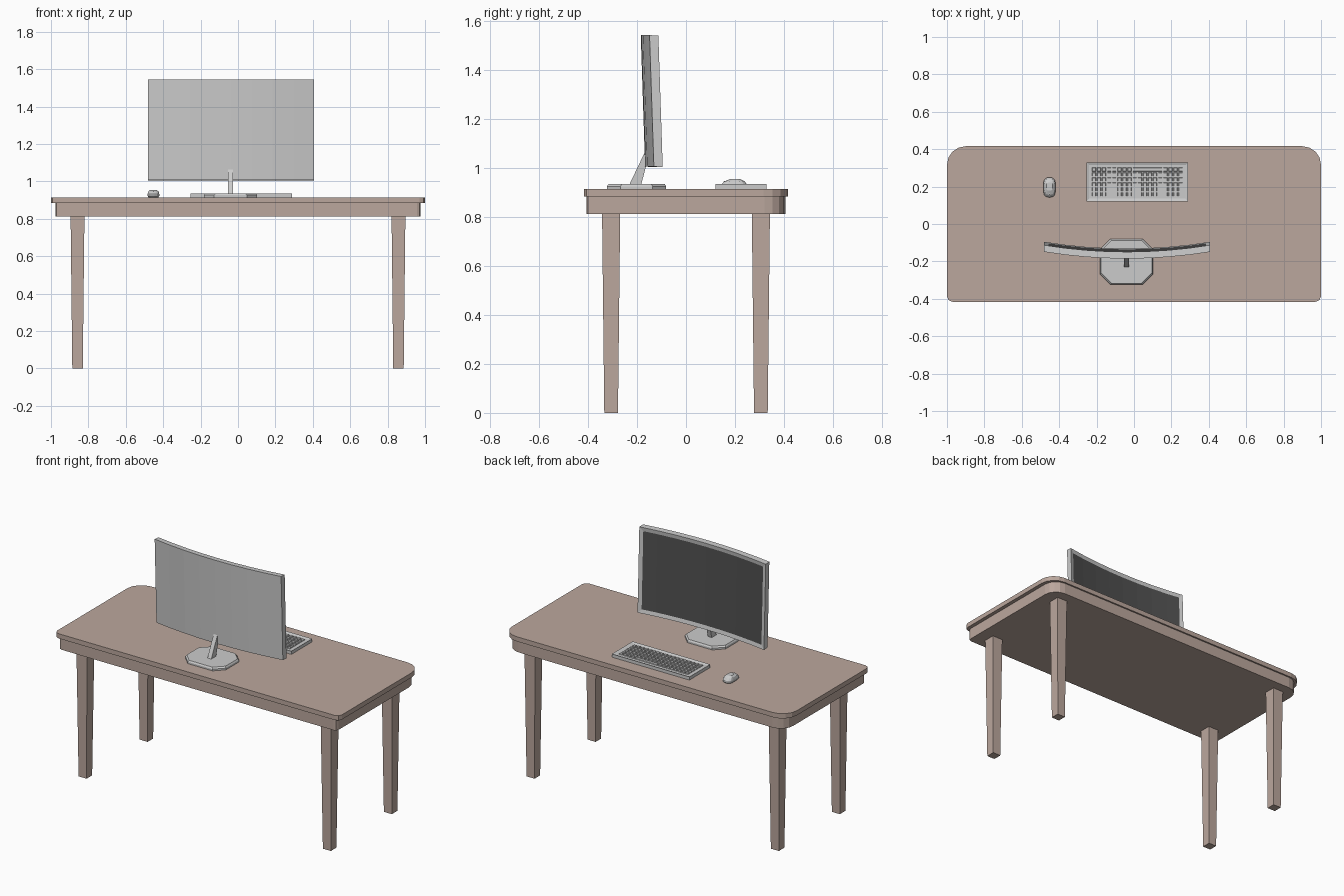
import bpy, bmesh, math

if "Cube" in bpy.data.objects:
    bpy.data.objects.remove(bpy.data.objects["Cube"])


def material(name, rgb):
    m = bpy.data.materials.new(name)
    m.diffuse_color = (*rgb, 1)
    m.use_nodes = True
    m.node_tree.nodes["Principled BSDF"].inputs["Base Color"].default_value = m.diffuse_color
    return m


WOOD = material("brown_wood", (0.5, 0.39, 0.34))
DARK = material("dark_glass", (0.08, 0.08, 0.08))


def finish(name, bm, mats=()):
    bmesh.ops.recalc_face_normals(bm, faces=bm.faces)
    me = bpy.data.meshes.new(name)
    bm.to_mesh(me)
    bm.free()
    for m in mats:
        me.materials.append(m)
    ob = bpy.data.objects.new(name, me)
    bpy.context.collection.objects.link(ob)
    return ob


def add_loft(bm, rings):
    """Skin a stack of equal-length rings and cap both ends."""
    vs = [[bm.verts.new(p) for p in r] for r in rings]
    n = len(vs[0])
    for a, b in zip(vs, vs[1:]):
        for i in range(n):
            j = (i + 1) % n
            bm.faces.new((a[i], a[j], b[j], b[i]))
    bm.faces.new(vs[0][::-1])
    bm.faces.new(vs[-1])


def loft(name, rings, *mats):
    bm = bmesh.new()
    add_loft(bm, rings)
    return finish(name, bm, mats)


def rect(x0, x1, y0, y1, z):
    return [(x0, y0, z), (x1, y0, z), (x1, y1, z), (x0, y1, z)]


def rounded(hx, hy, r_front, r_back, z, cx=0, cy=0, seg_f=2, seg_b=4):
    """Rectangle with separate corner radii at the front (-y) and back (+y)."""
    pts = []
    for sx, sy, a0 in ((1, 1, 0), (-1, 1, 90), (-1, -1, 180), (1, -1, 270)):
        r, n = (r_back, seg_b) if sy > 0 else (r_front, seg_f)
        for k in range(n + 1):
            a = math.radians(a0 + 90 * k / n)
            pts.append((cx + sx * (hx - r) + r * math.cos(a),
                        cy + sy * (hy - r) + r * math.sin(a), z))
    return pts


# Desk top and apron
loft("table_top", [rounded(1, 0.416, 0.03, 0.1, z) for z in (0.885, 0.915)], WOOD)
loft("table_apron", [rounded(0.976, 0.406, 0.02, 0.085, z) for z in (0.813, 0.886)], WOOD)

# Tapered legs
for sx, side in ((-1, "left"), (1, "right")):
    for sy, end in ((-1, "front"), (1, "back")):
        x, y = sx * 0.858, sy * 0.306
        loft(f"{end}_{side}_leg",
             [rect(x - h, x + h, y - h, y + h, z) for h, z in ((0.028, 0), (0.037, 0.815))], WOOD)

# Curved, slightly tilted monitor with an inset dark screen
CX, HALF, N = -0.037, 0.444, 8


def panel_ring(t):
    pts = ((0, 1.007), (0.036, 1.004), (0.036, 1.542), (0, 1.544))
    return [(CX + HALF * t, -0.167 + 0.036 * t * t - 0.033 * (z - 1.0) + d, z) for d, z in pts]


bm = bmesh.new()
add_loft(bm, [panel_ring(-1 + 2 * i / N) for i in range(N + 1)])
bmesh.ops.recalc_face_normals(bm, faces=bm.faces)
bm.normal_update()
front = [f for f in bm.faces if f.normal.y > 0.8]
bmesh.ops.inset_region(bm, faces=front, thickness=0.024, depth=-0.004, use_even_offset=True)
for f in front:
    f.material_index = 1
finish("monitor", bm, (material("grey_plastic", (0.8, 0.8, 0.8)), DARK))


# Monitor foot (chamfered plate) and leaning neck
def foot_ring(s, z):
    return rounded(0.142 - s, 0.121 - s, 0.055, 0.055, z, CX - 0.003, -0.202, 1, 1)


loft("monitor_foot", [foot_ring(0, 0.915), foot_ring(0, 0.926), foot_ring(0.006, 0.935)])
neck = ((-0.233, 0.93), (-0.184, 0.93), (-0.148, 1.066), (-0.168, 1.066))
loft("monitor_neck", [[(x, y, z) for y, z in neck] for x in (-0.053, -0.026)])

# Keyboard body with a sunken key bed
bm = bmesh.new()
add_loft(bm, [rect(-0.255, 0.29, 0.121, 0.33, z) for z in (0.915, 0.935)])
bm.normal_update()
top = [f for f in bm.faces if f.calc_center_median().z > 0.934]
bmesh.ops.inset_region(bm, faces=top, thickness=0.02, depth=-0.005)
finish("keyboard_body", bm)

# Keys: six rows, with a long space bar in the row nearest the user
bm = bmesh.new()
X0, X1, Y0, Y1, COLS, ROWS = -0.228, 0.263, 0.146, 0.305, 18, 6
dx, dy = (X1 - X0) / COLS, (Y1 - Y0) / ROWS
for r in range(ROWS):
    c = 0
    while c < COLS:
        w = 6 if (r == ROWS - 1 and c == 8) else 1
        xa, xb = X0 + c * dx + 0.003, X0 + (c + w) * dx - 0.003
        ya, yb = Y0 + r * dy + 0.003, Y0 + (r + 1) * dy - 0.003
        add_loft(bm, [rect(xa, xb, ya, yb, 0.929), rect(xa + .002, xb - .002, ya + .002, yb - .002, 0.9355)])
        c += w
finish("keyboard_keys", bm)

# Mouse: rounded body with a humped top, and a scroll wheel
stack = ((0.026, 0.047, 0.915, 0), (0.031, 0.053, 0.921, 0), (0.031, 0.053, 0.933, 0),
         (0.027, 0.042, 0.946, 0.002), (0.017, 0.022, 0.955, 0.004))
loft("mouse_body", [rounded(hx, hy, hx * 0.8, hx * 0.8, z, -0.452, 0.196 + o, 3, 3)
                    for hx, hy, z, o in stack])
bpy.ops.mesh.primitive_cylinder_add(vertices=10, radius=0.008, depth=0.006,
                                    location=(-0.452, 0.16, 0.941), rotation=(0, math.pi / 2, 0))
bpy.context.object.name = "mouse_wheel"
